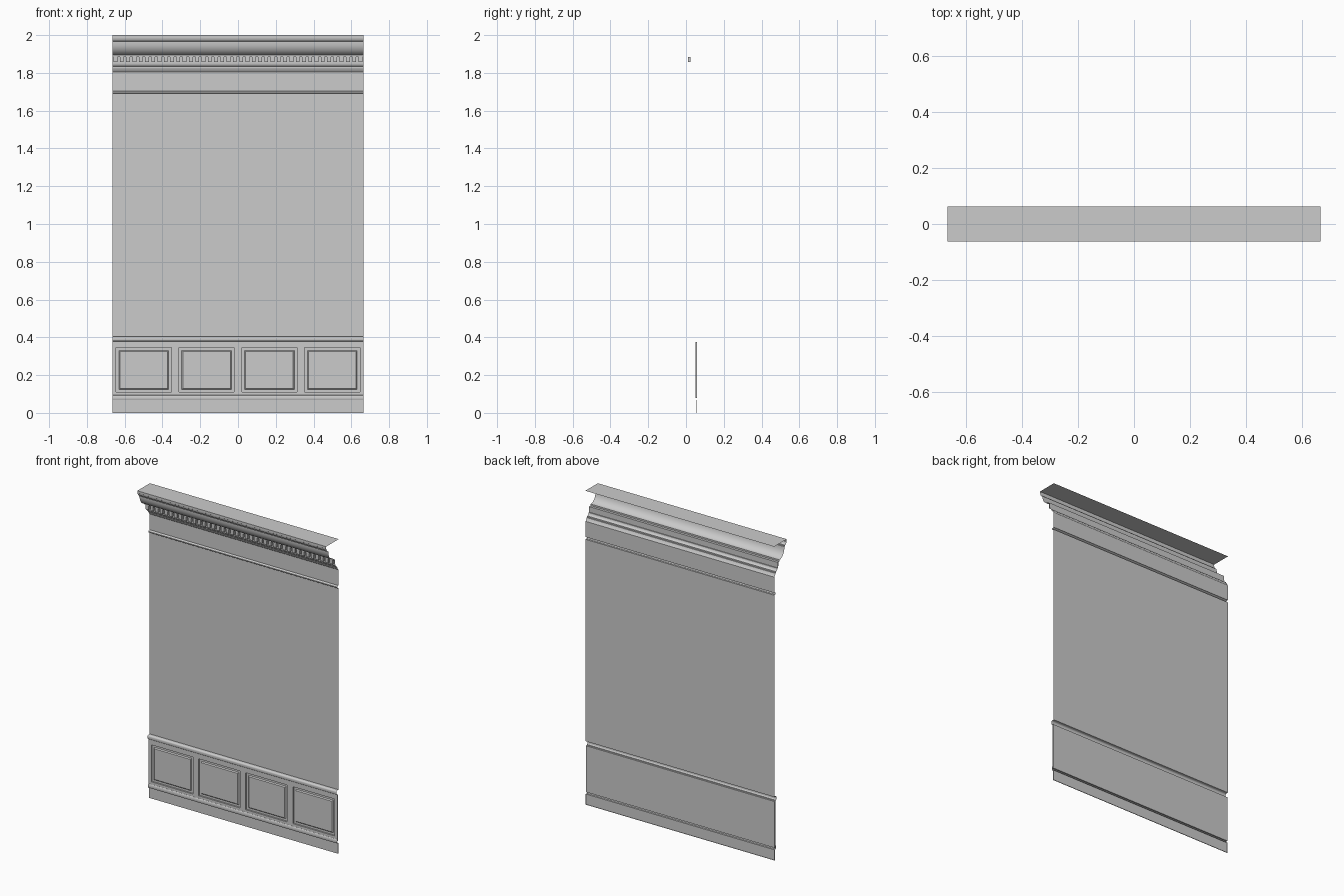
import bpy, bmesh, math

if "Cube" in bpy.data.objects:
    bpy.data.objects.remove(bpy.data.objects["Cube"])

HW = 0.665          # half width of the wall module
WALL = 0.061        # plane of the wall sheet


def finish(name, bm):
    me = bpy.data.meshes.new(name)
    bm.to_mesh(me)
    bm.free()
    ob = bpy.data.objects.new(name, me)
    bpy.context.collection.objects.link(ob)
    return ob


def strip(name, profile):
    """Sweep an open (y, z) profile along x, without end caps."""
    bm = bmesh.new()
    rows = [[bm.verts.new((x, y, z)) for y, z in profile] for x in (-HW, HW)]
    for i in range(len(profile) - 1):
        bm.faces.new((rows[0][i], rows[1][i], rows[1][i + 1], rows[0][i + 1]))
    ob = finish(name, bm)
    for p in ob.data.polygons:
        p.use_smooth = True
    # keep the arrises of the mouldings crisp
    ob.data.set_sharp_from_angle(angle=math.radians(30))
    return ob


def block(bm, x0, x1, y0, y1, z0, z1, inset=0.0):
    """Backless block; its front (y0) may be inset to make a bevelled field."""
    b = [bm.verts.new(p) for p in ((x0, y1, z0), (x1, y1, z0), (x1, y1, z1), (x0, y1, z1))]
    i = inset
    f = [bm.verts.new(p) for p in ((x0 + i, y0, z0 + i), (x1 - i, y0, z0 + i),
                                   (x1 - i, y0, z1 - i), (x0 + i, y0, z1 - i))]
    bm.faces.new(f)
    for k in range(4):
        n = (k + 1) % 4
        bm.faces.new((b[k], b[n], f[n], f[k]))


def arc(cy, cz, ry, rz, a0, a1, n):
    return [(cy + ry * math.cos(math.radians(a0 + (a1 - a0) * k / n)),
             cz + rz * math.sin(math.radians(a0 + (a1 - a0) * k / n))) for k in range(n + 1)]


# Plain wall field and frieze
strip("wall_field", [(WALL, 0.405), (WALL, 1.69)])
strip("frieze", [(WALL, 1.705), (WALL, 1.805)])

# Picture rail between field and frieze
strip("picture_rail", [(WALL, 1.69), (0.053, 1.69)] + arc(0.053, 1.697, 0.006, 0.006, 270, 90, 6)
      + [(0.056, 1.705), (WALL, 1.705)])

# Baseboard and its cap moulding
bm = bmesh.new()
block(bm, -HW, HW, 0.055, 0.059, 0.0, 0.068)
finish("baseboard", bm)
strip("baseboard_cap", [(0.059, 0.068), (0.047, 0.068), (0.045, 0.072), (0.045, 0.080)]
      + arc(0.050, 0.080, 0.005, 0.014, 180, 90, 5) + [(0.050, 0.110)])

# Wainscot: backing sheet, rails, stiles and raised panels
strip("wainscot_back", [(0.058, 0.08), (0.058, 0.375)])
bm = bmesh.new()
for z0, z1 in ((0.08, 0.11), (0.345, 0.375)):
    block(bm, -HW, HW, 0.049, 0.058, z0, z1)
finish("wainscot_rails", bm)
bm = bmesh.new()
for k in range(-2, 3):
    c = k * HW / 2
    block(bm, max(-HW, c - 0.02), min(HW, c + 0.02), 0.049, 0.058, 0.11, 0.345)
finish("wainscot_stiles", bm)
bm = bmesh.new()
for k in range(4):
    c = (k - 1.5) * HW / 2
    block(bm, c - 0.132, c + 0.132, 0.052, 0.058, 0.123, 0.330, 0.006)
finish("raised_panels", bm)

# Chair rail
strip("chair_rail", [(0.058, 0.375), (0.047, 0.375)] + arc(0.047, 0.388, 0.007, 0.009, 270, 180, 5)
      + arc(0.050, 0.395, 0.010, 0.010, 180, 90, 5) + [(WALL, 0.405)])

# Cornice: bed mould, dentil band, swept crown, fillets and top sheet
strip("cornice", [(WALL, 1.805), (0.053, 1.815), (0.050, 1.825), (0.044, 1.825), (0.044, 1.833)]
      + arc(0.044, 1.850, 0.014, 0.017, 270, 180, 5)[1:]
      + [(0.025, 1.850), (0.025, 1.885), (0.009, 1.885), (0.009, 1.892)]
      + arc(0.009, 1.960, 0.050, 0.065, 270, 180, 9)
      + [(-0.048, 1.960), (-0.048, 1.967)]
      + arc(-0.048, 1.984, 0.012, 0.017, 270, 180, 4)
      + [(-0.063, 1.986), (-0.063, 2.0), (0.063, 2.0)])

# Dentils
bm = bmesh.new()
N = 40
step = 2 * HW / N
for k in range(N):
    c = -HW + (k + 0.5) * step
    block(bm, c - 0.010, c + 0.010, 0.011, 0.025, 1.857, 1.885)
finish("dentils", bm)
